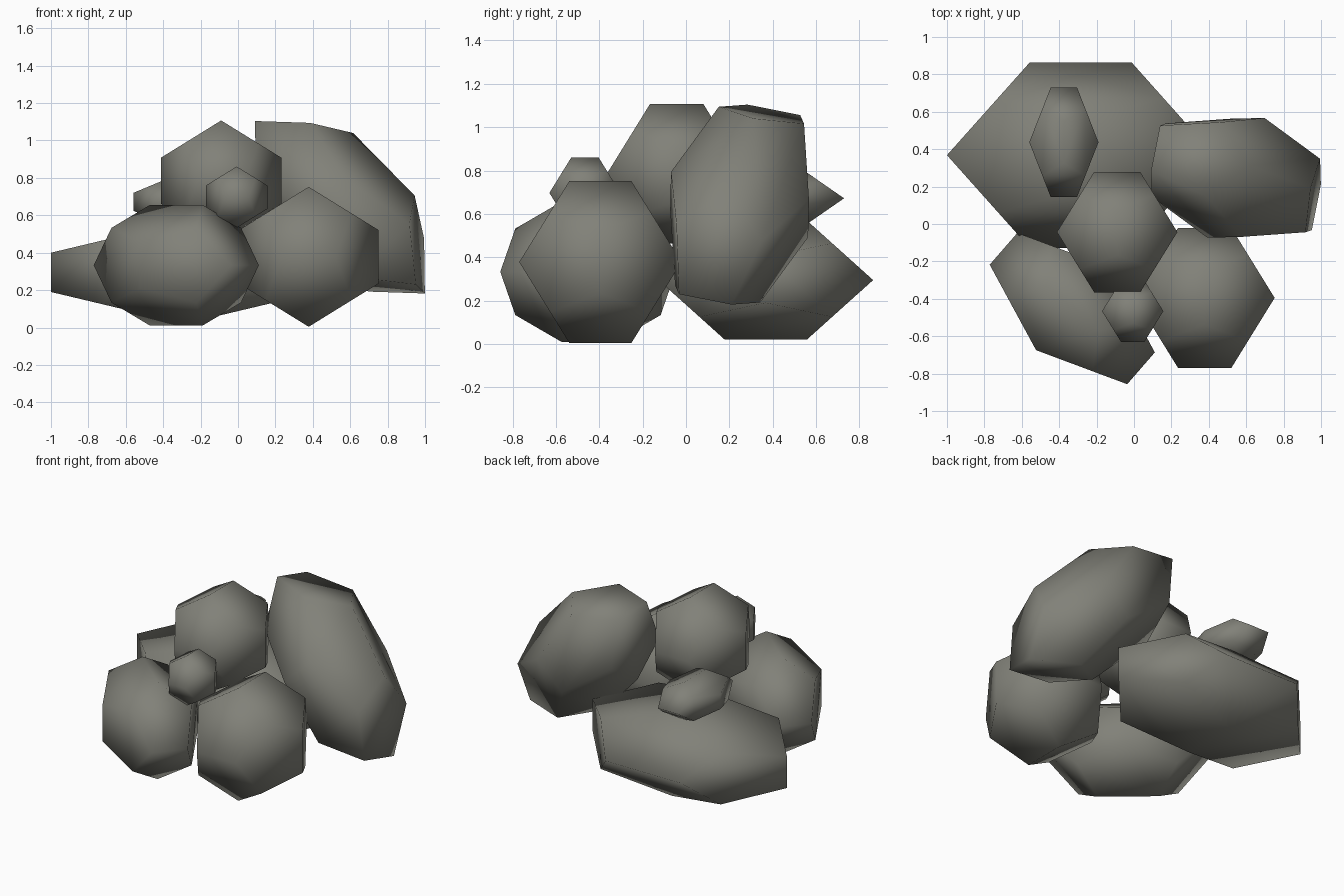
import bpy, bmesh, math
from mathutils import Matrix, Vector

if "Cube" in bpy.data.objects:
    bpy.data.objects.remove(bpy.data.objects["Cube"])

stone = bpy.data.materials.new("grey stone")
stone.diffuse_color = (0.22, 0.22, 0.19, 1)
stone.use_nodes = True
stone.node_tree.nodes["Principled BSDF"].inputs["Base Color"].default_value = stone.diffuse_color

# Corners of a dodecahedron that fits a box of half size 1
C, R = 0.618, 0.382
S = (-1, 1)
CORNERS = [Vector((a * C, b * C, c * C)) for a in S for b in S for c in S]
for a in S:
    for b in S:
        CORNERS += [Vector((0, a * R, b)), Vector((a * R, b, 0)), Vector((b, 0, a * R))]


def boulder(name, center, shape):
    """Twelve-sided boulder; shape maps the unit dodecahedron to its size and tilt."""
    bm = bmesh.new()
    for p in CORNERS:
        bm.verts.new(shape @ p + Vector(center))
    bmesh.ops.convex_hull(bm, input=bm.verts)
    # merge the hull triangles back into pentagons
    bmesh.ops.dissolve_limit(bm, angle_limit=math.radians(3), verts=bm.verts, edges=bm.edges)
    bmesh.ops.recalc_face_normals(bm, faces=bm.faces)
    for f in bm.faces:
        f.smooth = True
    me = bpy.data.meshes.new(name)
    bm.to_mesh(me)
    bm.free()
    me.materials.append(stone)
    bpy.context.collection.objects.link(bpy.data.objects.new(name, me))


def stretched(x, y, z, turn=0):
    return Matrix.Rotation(math.radians(turn), 3, 'Z') @ Matrix.Diagonal((x, y, z))


boulder("back_slab", (-0.285, 0.368, 0.295), stretched(0.715, 0.495, 0.275))
boulder("back_pebble", (-0.375, 0.437, 0.672), stretched(0.185, 0.292, 0.125))
boulder("top_boulder", (-0.09, -0.043, 0.785), stretched(0.322, 0.322, 0.322))
boulder("front_pebble", (-0.007, -0.466, 0.697), stretched(0.164, 0.164, 0.164))
boulder("front_right_boulder", (0.378, -0.395, 0.378), stretched(0.374, 0.374, 0.374))
boulder("front_left_boulder", (-0.33, -0.452, 0.333), stretched(0.295, 0.487, 0.323, 49))

# Leaning boulder: columns are its three tilted half axes
axes = Matrix(((0.235, 0.005, 0.23), (0.063, 0.318, -0.063), (-0.43, 0.158, 0.437)))
boulder("leaning_boulder", (0.545, 0.247, 0.643), axes.transposed())
